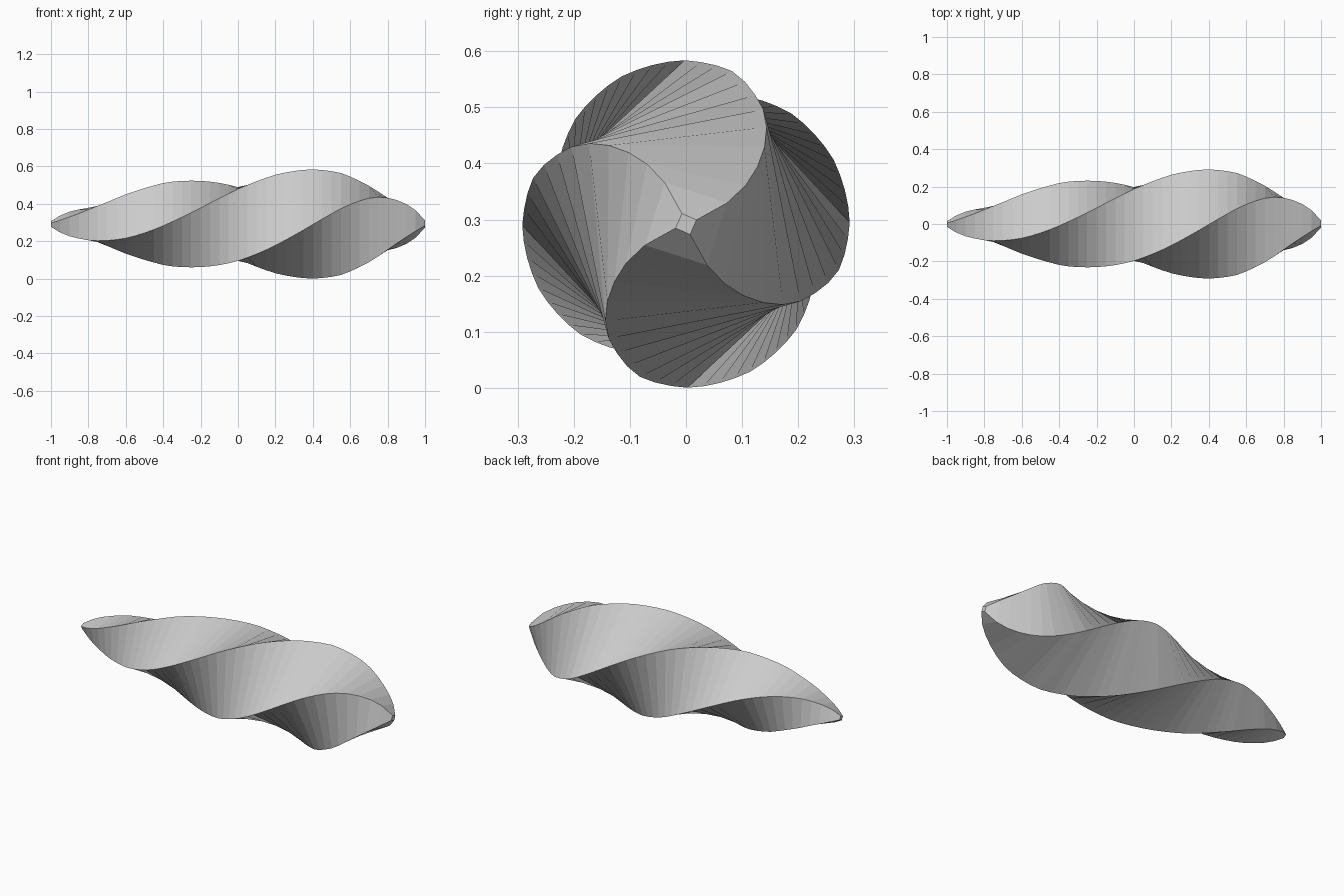
import bpy, bmesh
from math import radians, cos, sin

if "Cube" in bpy.data.objects:
    bpy.data.objects.remove(bpy.data.objects["Cube"])

# Corner radius along the length (x, r)
PROFILE = [(-1, .016), (-.95, .05), (-.9, .076), (-.785, .122), (-.6, .176), (-.38, .223),
           (-.23, .242), (-.115, .257), (0, .272), (.2, .287), (.395, .292), (.543, .286),
           (.612, .272), (.708, .244), (.769, .216), (.826, .18), (.88, .143), (.94, .095), (1, .02)]
SEGMENTS, SIDES, CENTRE_Z = 40, 4, .292
TWIST, START = 115, 226.5      # degrees per unit, angle at x = 0


def radius(x):
    for (x0, r0), (x1, r1) in zip(PROFILE, PROFILE[1:]):
        if x <= x1 + 1e-6:
            return r0 + (r1 - r0) * (x - x0) / (x1 - x0)


# Square section lofted along x with a steady twist
bm = bmesh.new()
rings = []
for i in range(SEGMENTS + 1):
    x = -1 + 2 * i / SEGMENTS
    r = radius(x)
    angles = [radians(START - TWIST * x + 360 * k / SIDES) for k in range(SIDES)]
    rings.append([bm.verts.new((x, r * cos(a), CENTRE_Z + r * sin(a))) for a in angles])
for a, b in zip(rings, rings[1:]):
    for k in range(SIDES):
        n = (k + 1) % SIDES
        bm.faces.new((a[k], a[n], b[n], b[k]))

# Small end caps
bm.faces.new(rings[0])
bm.faces.new(rings[-1])
bmesh.ops.recalc_face_normals(bm, faces=bm.faces)

mesh = bpy.data.meshes.new("twisted_body")
bm.to_mesh(mesh)
bm.free()
bpy.context.collection.objects.link(bpy.data.objects.new("twisted_body", mesh))
